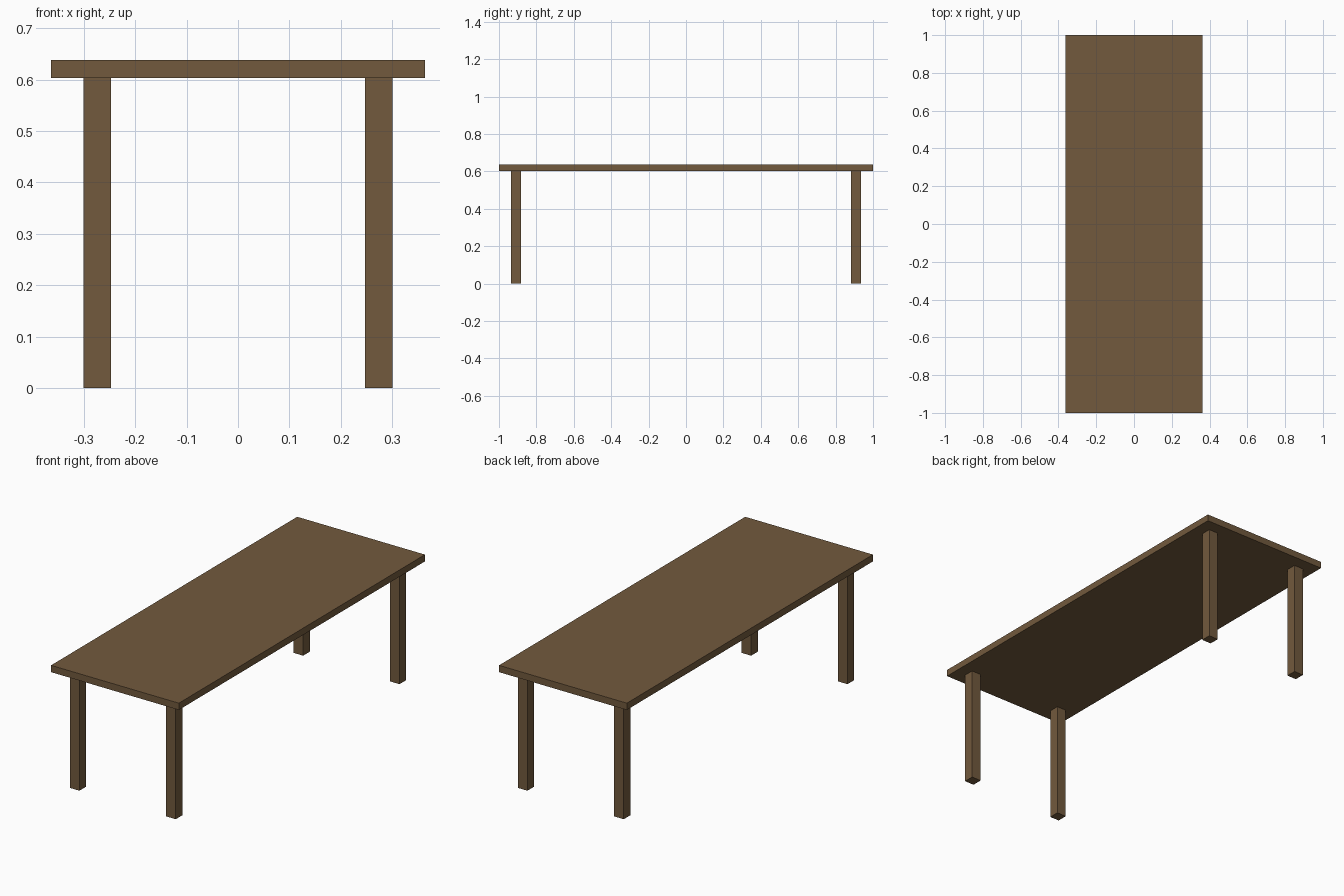
import bpy

if "Cube" in bpy.data.objects:
    bpy.data.objects.remove(bpy.data.objects["Cube"])

# One dark wood colour for the whole table
wood = bpy.data.materials.new("dark_wood")
wood.diffuse_color = (0.168, 0.101, 0.047, 1.0)
wood.use_nodes = True
wood.node_tree.nodes["Principled BSDF"].inputs["Base Color"].default_value = wood.diffuse_color


def box(name, size, centre):
    bpy.ops.mesh.primitive_cube_add(size=1, location=centre)
    obj = bpy.context.object
    obj.name = name
    obj.scale = size
    bpy.ops.object.transform_apply(location=False, rotation=False, scale=True)
    obj.data.materials.append(wood)
    return obj


LEG_HEIGHT = 0.603
TOP_HEIGHT = 0.638
LEG = 0.054

# Tabletop slab
box("tabletop", (0.727, 2.0, TOP_HEIGHT - LEG_HEIGHT),
    (0, 0, (TOP_HEIGHT + LEG_HEIGHT) / 2))

# Four square legs, inset from the corners
for y_name, sy in (("front", -1), ("back", 1)):
    for x_name, sx in (("left", -1), ("right", 1)):
        box(f"{y_name}_{x_name}_leg", (LEG, LEG, LEG_HEIGHT),
            (sx * 0.274, sy * 0.909, LEG_HEIGHT / 2))
